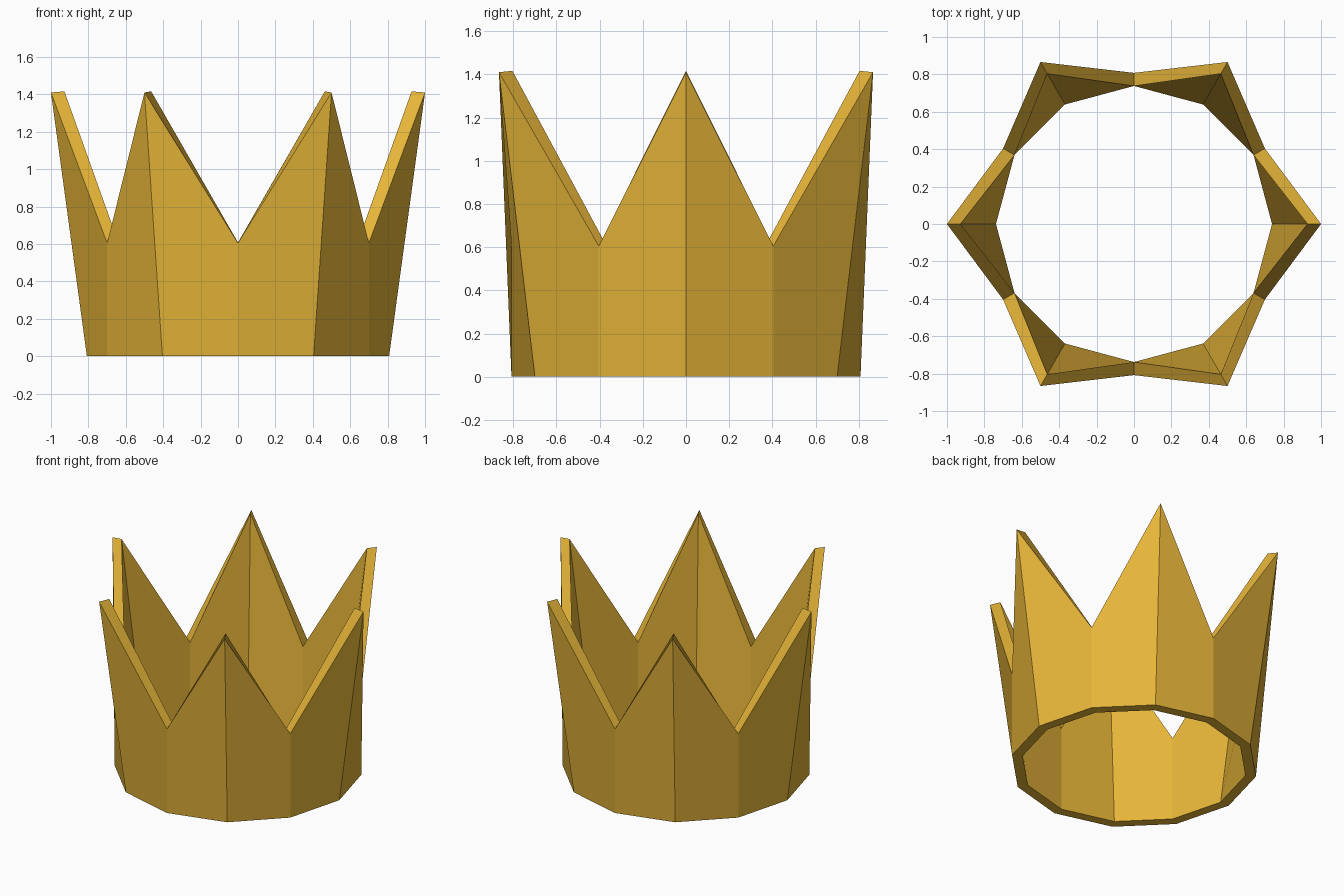
import bpy, bmesh
from math import sin, cos, radians

if "Cube" in bpy.data.objects:
    bpy.data.objects.remove(bpy.data.objects["Cube"])

SIDES = 12                        # alternating peaks and valleys
R_OUT, R_IN = 0.808, 0.738        # band radii
TIP_OUT, TIP_IN = 1.0, 0.928      # radii of the flared tips
Z_VALLEY, Z_TIP = 0.605, 1.41

bm = bmesh.new()


def ring(radii, heights):
    """Twelve points, alternating between a peak value and a valley value."""
    return [bm.verts.new((radii[i % 2] * cos(radians(30 * i)),
                          radii[i % 2] * sin(radians(30 * i)),
                          heights[i % 2])) for i in range(SIDES)]


# Rings around the wall section
outer_base = ring((R_OUT, R_OUT), (0, 0))
outer_rim = ring((TIP_OUT, R_OUT), (Z_TIP, Z_VALLEY))
inner_rim = ring((TIP_IN, R_IN), (Z_TIP + 0.006, Z_VALLEY + 0.003))
inner_base = ring((R_IN, R_IN), (0, 0))

# Outer wall, rim, inner wall and underside; the twisted wall quads
# start at the corner that makes both walls fold along the same diagonal
for i in range(SIDES):
    j = (i + 1) % SIDES
    bm.faces.new((outer_base[j], outer_rim[j], outer_rim[i], outer_base[i]))
    bm.faces.new((outer_rim[i], outer_rim[j], inner_rim[j], inner_rim[i]))
    bm.faces.new((inner_rim[i], inner_rim[j], inner_base[j], inner_base[i]))
    bm.faces.new((inner_base[i], inner_base[j], outer_base[j], outer_base[i]))
bmesh.ops.recalc_face_normals(bm, faces=bm.faces)

mesh = bpy.data.meshes.new("crown")
bm.to_mesh(mesh)
bm.free()
crown = bpy.data.objects.new("crown", mesh)
bpy.context.collection.objects.link(crown)

# Gold
gold = bpy.data.materials.new("gold")
gold.diffuse_color = (0.79, 0.46, 0.04, 1)
gold.use_nodes = True
gold.node_tree.nodes["Principled BSDF"].inputs["Base Color"].default_value = gold.diffuse_color
mesh.materials.append(gold)
